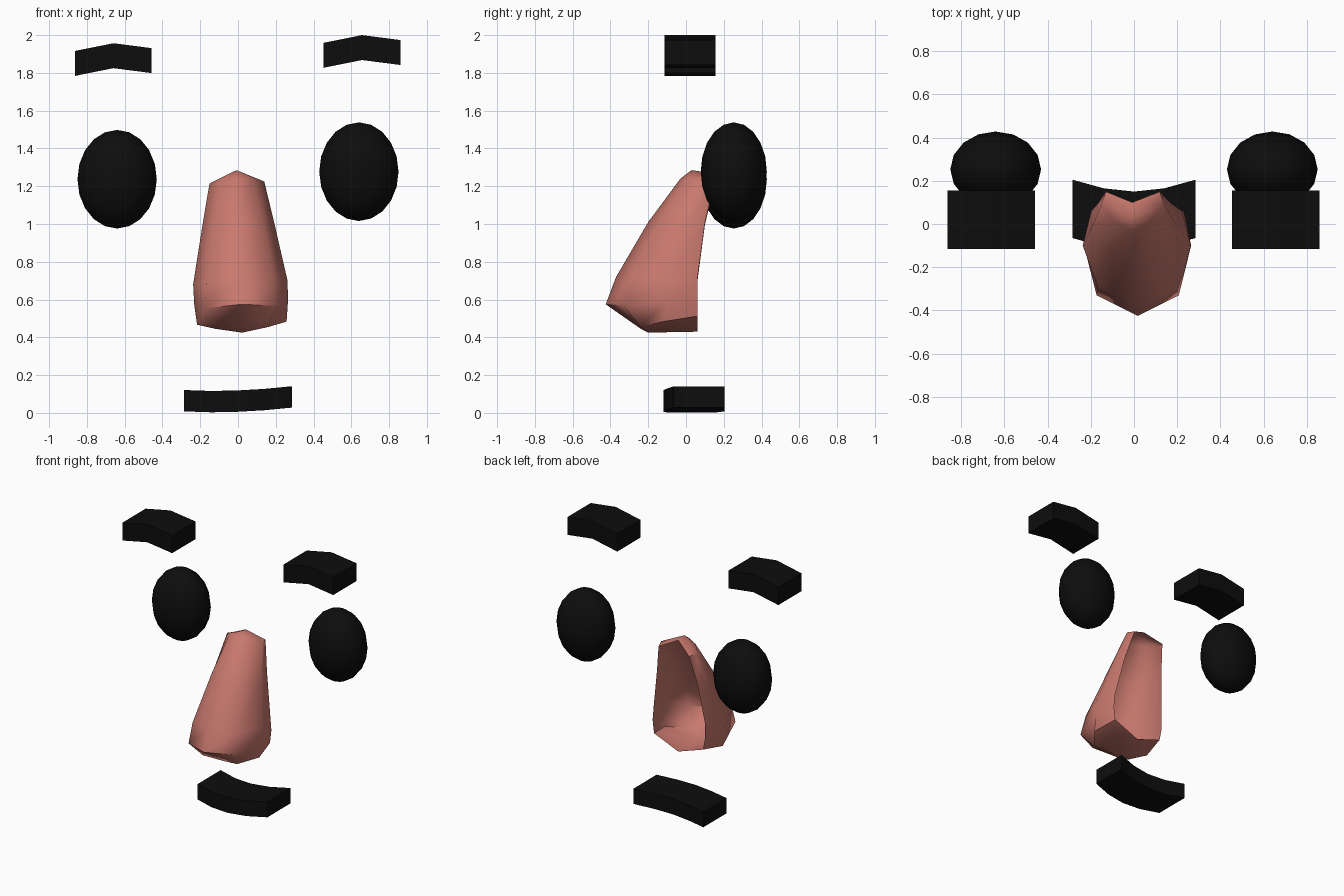
import bpy
import bmesh
from mathutils import Vector

cube = bpy.data.objects.get("Cube")
if cube:
    bpy.data.objects.remove(cube, do_unlink=True)


def make_material(name, color):
    mat = bpy.data.materials.new(name)
    mat.use_nodes = True
    mat.diffuse_color = color
    mat.node_tree.nodes["Principled BSDF"].inputs["Base Color"].default_value = color
    return mat


black = make_material("black", (0.004, 0.004, 0.004, 1))
skin = make_material("skin pink", (0.58, 0.19, 0.155, 1))


def finish(name, bm, mat, angle=None, solid=True):
    if solid:
        bmesh.ops.recalc_face_normals(bm, faces=bm.faces[:])
    mesh = bpy.data.meshes.new(name)
    bm.to_mesh(mesh)
    bm.free()
    mesh.materials.append(mat)
    obj = bpy.data.objects.new(name, mesh)
    bpy.context.collection.objects.link(obj)
    if angle:
        bpy.ops.object.select_all(action="DESELECT")
        obj.select_set(True)
        bpy.context.view_layer.objects.active = obj
        bpy.ops.object.shade_smooth_by_angle(angle=angle)
    return obj


def bar(name, stations, angle=None):
    """Sweep a rectangle through stations of (x, front, back, bottom, top)."""
    bm = bmesh.new()
    rings = [[bm.verts.new((x, y, z)) for y, z in
              ((front, low), (back, low), (back, high), (front, high))]
             for x, front, back, low, high in stations]
    for a, b in zip(rings, rings[1:]):
        for i in range(4):
            j = (i + 1) % 4
            bm.faces.new((a[i], a[j], b[j], b[i]))
    bm.faces.new(rings[0])
    bm.faces.new(rings[-1])
    return finish(name, bm, black, angle)


# Eyes and chevron brows, with the left side sitting slightly higher
for side, x, eye_z, lift in (("right", -0.64, 1.237, 0), ("left", 0.64, 1.277, 0.043)):
    bm = bmesh.new()
    bmesh.ops.create_uvsphere(bm, u_segments=16, v_segments=10, radius=1)
    bmesh.ops.scale(bm, vec=(0.21, 0.175, 0.261), verts=bm.verts)
    bmesh.ops.translate(bm, vec=(x, 0.253, eye_z), verts=bm.verts)
    finish(side + "_eye", bm, black, 1.0)

    center = x - 0.02 if x < 0 else x + 0.016
    bar(side + "_brow", [(center + dx, -0.115, 0.155, z + lift, z + lift + 0.132)
                         for dx, z in ((-0.203, 1.784), (0, 1.825), (0.203, 1.799))])

# Mouth: a bar bowed toward the front
bar("mouth", [(x, bow - 0.27, bow, z, z + 0.113) for x, bow, z in
              ((-0.285, 0.205, 0.008), (-0.14, 0.165, 0.003), (0, 0.15, 0.006),
               (0.14, 0.165, 0.014), (0.285, 0.205, 0.028))], 0.6)

# Nose: half rows from back rim to front ridge, mirrored into an open shell
rows = [
    [(0.125, 0.15, 1.21), (0.145, 0.09, 1.22), (0.08, 0.01, 1.235), (0, -0.03, 1.24)],
    [(0.165, 0.1, 1.0), (0.19, 0, 1.0), (0.13, -0.13, 1.0), (0, -0.2, 1.01)],
    [(0.21, 0.06, 0.7), (0.25, -0.1, 0.69), (0.18, -0.29, 0.7), (0, -0.37, 0.72)],
    [(0.215, 0.06, 0.6), (0.248, -0.1, 0.58), (0.19, -0.33, 0.56), (0, -0.425, 0.575)],
    [(0.2, 0.06, 0.505), (0.237, -0.12, 0.475), (0.14, -0.24, 0.45), (0, -0.2, 0.425)],
]
bm = bmesh.new()


def nose_vert(point, sign=1):
    x, y, z = point
    x *= sign
    return bm.verts.new(Vector((x - 0.035 * (z - 1.05), y, z + 0.035 * x)))


grid = [[nose_vert(p) for p in row] + [nose_vert(p, -1) for p in row[2::-1]] for row in rows]
for upper, lower in zip(grid, grid[1:]):
    for i in range(6):
        bm.faces.new((upper[i], upper[i + 1], lower[i + 1], lower[i]))

# Nose bridge cap and the underside, both meeting on the centre line
peak, notch = nose_vert((0, 0.03, 1.285)), nose_vert((0, 0.1, 1.275))
heel = nose_vert((0, 0.06, 0.43))
top, base = grid[0], grid[-1]
for i in range(1, 5):
    bm.faces.new((top[i + 1], top[i], peak))
bm.faces.new((top[1], top[0], notch, peak))
bm.faces.new((top[6], top[5], peak, notch))
bm.faces.new((base[0], base[1], base[3], heel))
bm.faces.new((base[1], base[2], base[3]))
bm.faces.new((base[5], base[6], heel, base[3]))
bm.faces.new((base[4], base[5], base[3]))
bmesh.ops.recalc_face_normals(bm, faces=bm.faces[:])
bm.faces.ensure_lookup_table()
# Keep the shell facing outward: its front ridge must point toward the front
ridge = max(bm.faces, key=lambda f: -f.calc_center_median().y)
if ridge.normal.y > 0:
    bmesh.ops.reverse_faces(bm, faces=bm.faces[:])
finish("nose", bm, skin, 1.0, solid=False)
